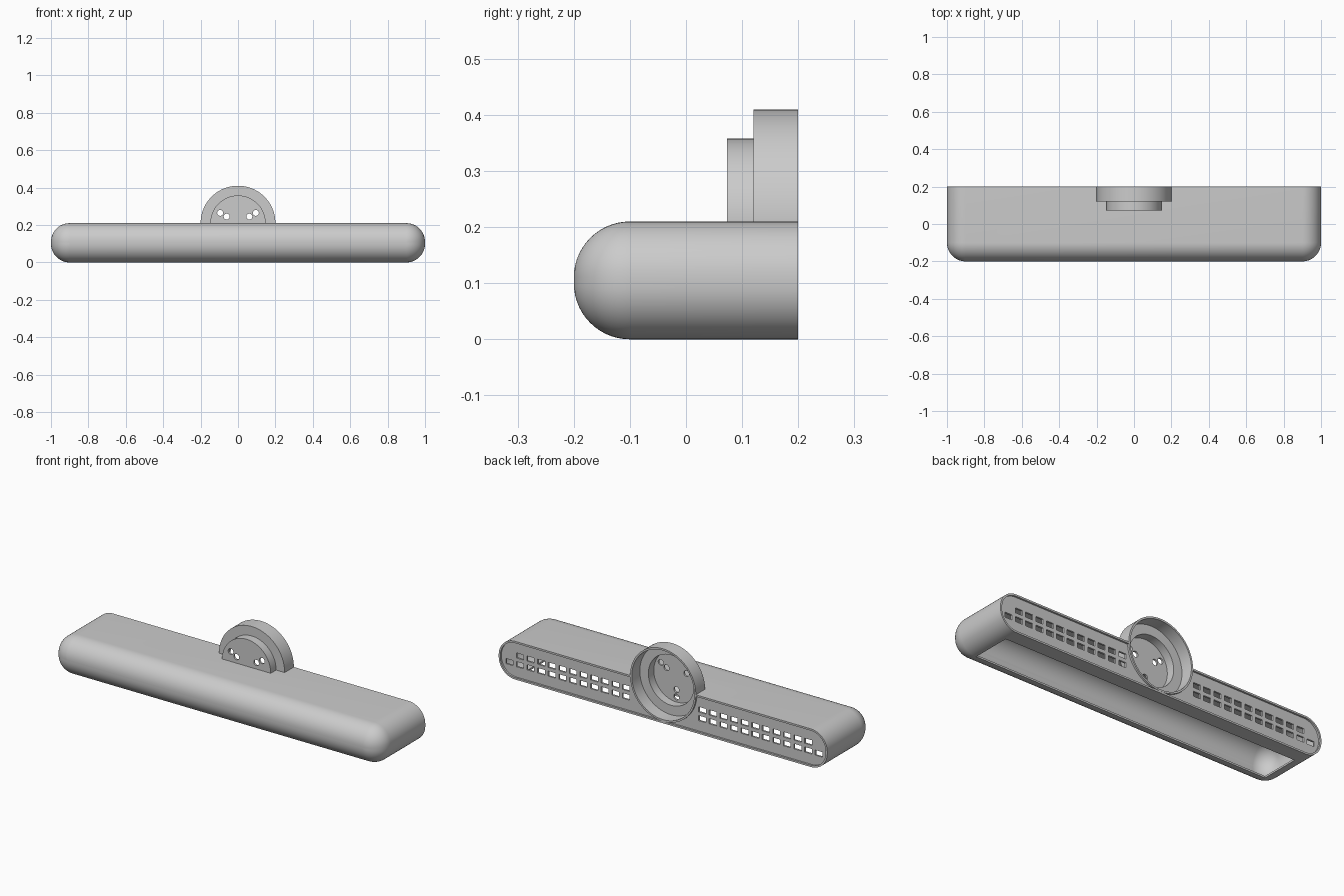
import bpy, bmesh, math
from mathutils import Vector

if "Cube" in bpy.data.objects:
    bpy.data.objects.remove(bpy.data.objects["Cube"])

MID_Z = 0.105      # half height of the long housing
CUP_Z = 0.21       # axis height of the round mount


def make_object(name, bm):
    bmesh.ops.remove_doubles(bm, verts=bm.verts, dist=1e-6)
    bmesh.ops.recalc_face_normals(bm, faces=bm.faces)
    mesh = bpy.data.meshes.new(name)
    bm.to_mesh(mesh)
    bm.free()
    ob = bpy.data.objects.new(name, mesh)
    bpy.context.collection.objects.link(ob)
    return ob


def loft(name, rings):
    """Skin a list of equal-length closed rings and cap both ends."""
    bm = bmesh.new()
    loops = [[bm.verts.new(p) for p in ring] for ring in rings]
    for a, b in zip(loops, loops[1:]):
        for i in range(len(a)):
            j = (i + 1) % len(a)
            bm.faces.new((a[i], a[j], b[j], b[i]))
    bm.faces.new(loops[0])
    bm.faces.new(loops[-1])
    return make_object(name, bm)


def rounded_rect(inset, y, steps=12):
    """Rounded rectangle in the xz plane, shrunk by inset."""
    r = 0.1 - inset
    pts = []
    for q, (sx, sz) in enumerate([(1, 1), (-1, 1), (-1, -1), (1, -1)]):
        for k in range(steps + 1):
            a = math.radians(90 * (q + k / steps))
            pts.append((sx * 0.9 + r * math.cos(a), y, MID_Z + sz * 0.005 + r * math.sin(a)))
    return pts


def lathe(name, profile, sides=96):
    """Turn (radius, y) points round the mount axis."""
    ring = lambda r, y: [(r * math.cos(2 * math.pi * i / sides), y,
                          CUP_Z + r * math.sin(2 * math.pi * i / sides)) for i in range(sides)]
    return loft(name, [ring(r, y) for r, y in profile])


def add_box(bm, lo, hi):
    lo, hi = Vector(lo), Vector(hi)
    verts = bmesh.ops.create_cube(bm, size=1)["verts"]
    for v in verts:
        v.co = (lo + hi) / 2 + v.co * (hi - lo)


def cut(ob, cutter):
    cutter.hide_render = True
    mod = ob.modifiers.new("cut", "BOOLEAN")
    mod.operation, mod.solver, mod.object = "DIFFERENCE", "EXACT", cutter
    bpy.context.view_layer.objects.active = ob
    bpy.ops.object.modifier_apply(modifier=mod.name)


# Housing: hollow shell with a rounded front and open back
def dome(wall, steps=14):
    rings = []
    for k in range(steps + 1):
        t = math.radians(90 * k / steps)
        r = 0.1 - wall
        inset = min(wall + r * (1 - math.sin(t)), 0.0995)
        rings.append(rounded_rect(inset, -0.1 - r * math.cos(t)))
    return rings + [rounded_rect(wall, 0.2)]


housing = loft("housing", dome(0.0) + dome(0.01)[::-1])

# Back panel, slightly recessed
panel = loft("back_panel", [rounded_rect(0.0095, 0.18), rounded_rect(0.0095, 0.19)])

# Round stepped mount, hollow from the back
mount = lathe("round_mount", [(0.0005, 0.073), (0.148, 0.073), (0.148, 0.12), (0.2, 0.12), (0.2, 0.2),
                              (0.19, 0.2), (0.19, 0.13), (0.138, 0.13), (0.138, 0.083), (0.0005, 0.083)])

# Cutter that clears the inside of the mount
mount_clear = lathe("mount_cutter", [(0.001, 0.078), (0.143, 0.078), (0.143, 0.125),
                                     (0.195, 0.125), (0.195, 0.3), (0.001, 0.3)])

# Bottom opening cutter
bm = bmesh.new()
add_box(bm, (-0.9, -0.1, -0.05), (0.9, 0.12, 0.05))
opening = make_object("opening_cutter", bm)

# Vent slots: two rows on each side, lower row one longer
bm = bmesh.new()
for side in (-1, 1):
    for z, count in ((0.129, 11), (0.081, 12)):
        for i in range(count):
            x = side * (0.232 + 0.0645 * i)
            add_box(bm, (x - 0.022, 0.1, z - 0.014), (x + 0.022, 0.3, z + 0.014))
slots = make_object("slot_cutter", bm)

# Screw holes: three radial pairs
bm = bmesh.new()
for deg in (30, 150, 270):
    for r in (0.07, 0.11):
        a = math.radians(deg)
        new = bmesh.ops.create_cone(bm, cap_ends=True, segments=24, radius1=0.016,
                                    radius2=0.016, depth=0.1)["verts"]
        for v in new:
            x, y, z = v.co
            v.co = (r * math.cos(a) + x, 0.078 + z, CUP_Z + r * math.sin(a) + y)
holes = make_object("hole_cutter", bm)

cut(housing, opening)
cut(housing, mount_clear)
cut(panel, mount_clear)
cut(panel, slots)
cut(mount, holes)

for helper in (opening, mount_clear, slots, holes):
    bpy.data.objects.remove(helper)

for ob in (housing, panel, mount):
    bpy.ops.object.select_all(action="DESELECT")
    ob.select_set(True)
    bpy.context.view_layer.objects.active = ob
    bpy.ops.object.shade_smooth_by_angle(angle=math.radians(30))
